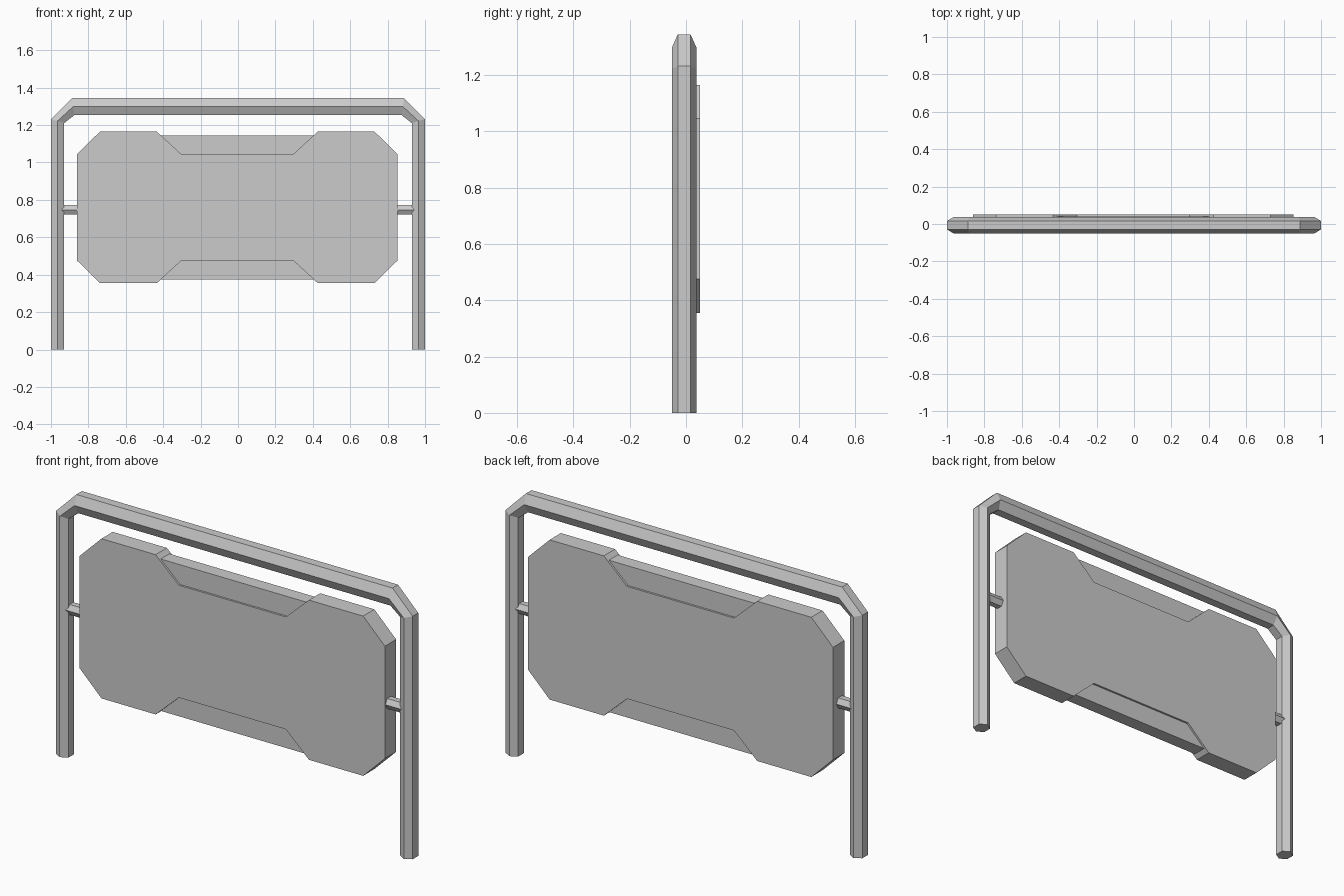
import bpy, bmesh
from math import cos, sin, radians

if "Cube" in bpy.data.objects:
    bpy.data.objects.remove(bpy.data.objects["Cube"])


def finish(name, bm):
    bmesh.ops.recalc_face_normals(bm, faces=bm.faces)
    mesh = bpy.data.meshes.new(name)
    bm.to_mesh(mesh)
    bm.free()
    obj = bpy.data.objects.new(name, mesh)
    bpy.context.collection.objects.link(obj)
    return obj


def loft(name, rings):
    """Skin a list of equal-length point rings and cap both ends."""
    bm = bmesh.new()
    loops = [[bm.verts.new(p) for p in ring] for ring in rings]
    n = len(loops[0])
    for a, b in zip(loops, loops[1:]):
        for i in range(n):
            j = (i + 1) % n
            bm.faces.new((a[i], a[j], b[j], b[i]))
    bm.faces.new(loops[0])
    bm.faces.new(loops[-1])
    return finish(name, bm)


def slab(name, outline, y0, y1):
    return loft(name, [[(x, y, z) for x, z in outline] for y in (y0, y1)])


# Hexagonal tube frame: outer, middle and inner lines of the left half, mirrored
YC = -0.0065
outer = [(-1, 0), (-1, 1.232), (-0.887, 1.345)]
middle = [(-0.965, 0), (-0.965, 1.222), (-0.882, 1.298)]
inner = [(-0.93, 0), (-0.93, 1.21), (-0.875, 1.253)]
outer, middle, inner = (h + [(-x, z) for x, z in reversed(h)]
                        for h in (outer, middle, inner))
rings = []
for o, m, i in zip(outer, middle, inner):
    section = [(o, -0.0225), (o, 0.0225), (m, 0.0435),
               (i, 0.0225), (i, -0.0225), (m, -0.0435)]
    rings.append([(p[0], YC + dy, p[1]) for p, dy in section])
loft("tube_frame", rings)

# Sign panel: one quarter of the outline reflected to all four corners
XC, ZC = -0.004, 0.76
quarter = [(0.856, 0.285), (0.734, 0.405), (0.43, 0.405), (0.30, 0.285)]
half = quarter + [(-x, z) for x, z in reversed(quarter)]
outline = half + [(x, -z) for x, z in reversed(half)]
slab("sign_panel", [(XC + x, ZC + z) for x, z in outline], -0.04, 0.05)

# Slightly thinner core plate showing in the top and bottom notches
core = [(0.41, 0.385), (-0.41, 0.385), (-0.41, -0.385), (0.41, -0.385)]
slab("core_plate", [(XC + x, ZC + z) for x, z in core], -0.03, 0.04)

# Hexagonal pivot pins between panel and legs
for side, s in (("left", -1), ("right", 1)):
    loft(side + "_pivot_pin",
         [[(s * x, YC + 0.03 * cos(radians(60 * k)), 0.747 + 0.03 * sin(radians(60 * k)))
           for k in range(6)] for x in (0.955, 0.83)])
